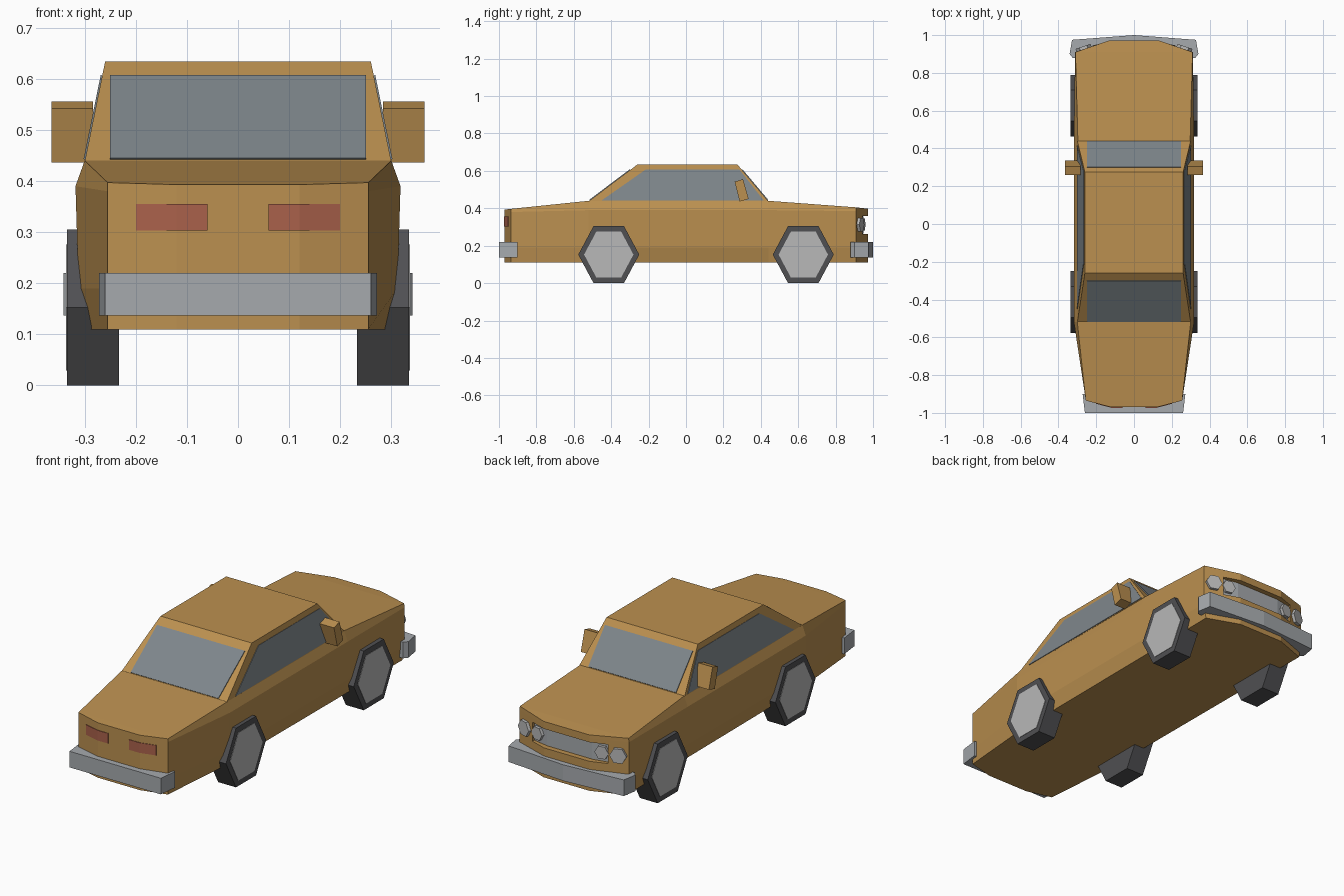
import bpy, bmesh, math
from mathutils import Vector

if "Cube" in bpy.data.objects:
    bpy.data.objects.remove(bpy.data.objects["Cube"])


def material(name, rgb):
    m = bpy.data.materials.new(name)
    m.diffuse_color = (*rgb, 1)
    m.use_nodes = True
    m.node_tree.nodes["Principled BSDF"].inputs["Base Color"].default_value = m.diffuse_color
    return m


PAINT = material("ochre_paint", (0.50, 0.28, 0.08))
GLASS = material("tinted_glass", (0.21, 0.24, 0.26))
RUBBER = material("rubber", (0.08, 0.08, 0.085))
CHROME = material("chrome", (0.38, 0.40, 0.42))
RIM = material("rim", (0.48, 0.48, 0.48))
RED = material("tail_red", (0.40, 0.12, 0.07))


def make(name, verts, faces, mat, mirror=False):
    bm = bmesh.new()
    vs = [bm.verts.new(v) for v in verts]
    for f in faces:
        bm.faces.new([vs[i] for i in f])
    bmesh.ops.recalc_face_normals(bm, faces=bm.faces)
    me = bpy.data.meshes.new(name)
    bm.to_mesh(me)
    bm.free()
    ob = bpy.data.objects.new(name, me)
    bpy.context.collection.objects.link(ob)
    if mat:
        me.materials.append(mat)
    if mirror:
        ob.modifiers.new("Mirror", "MIRROR").use_axis[0] = True
    return ob


def skin(rings):
    """Faces joining equal rings of points, with closed ends."""
    n = len(rings[0])
    faces = [tuple(range(n)), tuple(range((len(rings) - 1) * n, len(rings) * n))]
    for r in range(len(rings) - 1):
        for i in range(n):
            j = (i + 1) % n
            faces.append((r * n + i, r * n + j, r * n + n + j, r * n + n + i))
    return [p for ring in rings for p in ring], faces


def prism(name, poly, vec, mat, mirror=False):
    a = [Vector(p) for p in poly]
    return make(name, *skin([a, [p + Vector(vec) for p in a]]), mat, mirror)


def plan(name, outline, z0, z1, mat, mirror=False):
    return prism(name, [(x, y, z0) for x, y in outline], (0, 0, z1 - z0), mat, mirror)


# Lower body: cross-sections along y (y, x sill, x waist, x shoulder, x top, z shoulder, z top)
sections = [
    (-0.97, 0.12, 0.12, 0.12, 0.12, 0.375, 0.393),
    (-0.935, 0.255, 0.255, 0.255, 0.255, 0.38, 0.397),
    (-0.52, 0.29, 0.312, 0.318, 0.30, 0.39, 0.44),
    (0.44, 0.295, 0.312, 0.318, 0.297, 0.39, 0.44),
    (0.91, 0.30, 0.311, 0.312, 0.31, 0.385, 0.405),
    (0.972, 0.13, 0.13, 0.13, 0.13, 0.38, 0.398),
]
rings = []
for y, xb, xm, xs, xt, zs, zt in sections:
    half = [(xb, y, 0.11), (xm, y, 0.19), (xs, y, zs), (xt, y, zt)]
    rings.append(half + [(-x, yy, z) for x, yy, z in reversed(half)])
body = make("body", *skin(rings), PAINT)

# Grille recess cut in the nose, and the grille on its floor
floor = [(-0.215, 0.928), (-0.13, 0.945), (0.13, 0.945), (0.215, 0.928)]
cutter = plan("grille_cutter", floor + [(0.215, 1.1), (-0.215, 1.1)], 0.262, 0.36, None)
cutter.hide_render = True
cutter.display_type = 'WIRE'
cut = body.modifiers.new("Recess", "BOOLEAN")
cut.operation, cut.object, cut.solver = 'DIFFERENCE', cutter, 'EXACT'
plan("grille", [(x * 0.98, y + 0.004) for x, y in floor]
     + [(x * 0.98, y - 0.01) for x, y in reversed(floor)], 0.266, 0.356, CHROME)

# Cabin
def ring(x, y0, y1, z):
    return [(x, y0, z), (x, y1, z), (-x, y1, z), (-x, y0, z)]

make("cabin", *skin([ring(0.30, -0.52, 0.44, 0.438), ring(0.26, -0.26, 0.275, 0.634)]), PAINT)

# Windows: thin panels on the sloping cabin faces (t = height fraction)
def on_end(t, y0, y1):
    return y0 + (y1 - y0) * t, 0.438 + 0.196 * t

for name, y0, y1, out in (("rear_window", -0.52, -0.26, -1), ("windshield", 0.44, 0.275, 1)):
    (ya, za), (yb, zb) = on_end(0.02, y0, y1), on_end(0.85, y0, y1)
    prism(name, [(-0.25, ya, za), (0.25, ya, za), (0.25, yb, zb), (-0.25, yb, zb)],
          (0, out * 0.003, 0.003), GLASS)
side = [(-0.45, 0.02), (0.415, 0.02), (0.285, 0.86), (-0.215, 0.86)]
prism("side_window", [(0.30 - 0.04 * t, y, 0.438 + 0.196 * t) for y, t in side],
      (0.003, 0, 0.001), GLASS, True)

# Bumpers
plan("front_bumper", [(-0.325, 0.88), (-0.341, 0.9), (-0.328, 0.975), (0, 1.0),
                      (0.328, 0.975), (0.341, 0.9), (0.325, 0.88)], 0.137, 0.22, CHROME)
plan("rear_bumper", [(-0.272, -0.9), (-0.26, -1.0), (0.26, -1.0), (0.272, -0.9)],
     0.137, 0.22, CHROME)

# Tail lights wrapped around the bend of the rear face
plan("tail_light", [(0.06, -0.973), (0.12, -0.973), (0.2, -0.952),
                    (0.2, -0.94), (0.12, -0.96), (0.06, -0.96)], 0.303, 0.355, RED, True)

# Hexagonal headlamps: outer on the corner faces, inner in the grille
def headlamp(name, x, y, r, tilt):
    t = Vector((math.cos(tilt), -math.sin(tilt), 0))
    n = Vector((math.sin(tilt), math.cos(tilt), 0))
    c = Vector((x, y, 0.313)) - n * 0.005
    pts = [c + t * r * math.cos(k * math.pi / 3) + Vector((0, 0, r * math.sin(k * math.pi / 3)))
           for k in range(6)]
    prism(name, pts, n * 0.02, RIM, True)

headlamp("outer_headlamp", 0.265, 0.926, 0.042, 0.33)
headlamp("inner_headlamp", 0.182, 0.938, 0.036, 0.2)

# Hexagonal wheels with hubs
def hexagon(x, y, k):
    return [(x, y + 0.163 * k * math.cos(a * math.pi / 3),
             0.1525 + 0.176 * k * math.sin(a * math.pi / 3)) for a in range(6)]

for name, y in (("front", 0.627), ("rear", -0.413)):
    prism(name + "_tyre", hexagon(0.233, y, 1), (0.102, 0, 0), RUBBER, True)
    prism(name + "_hub", hexagon(0.32, y, 0.81), (0.017, 0, 0), RIM, True)

# Door mirrors
prism("door_mirror", [(0.284, y, z) for y, z in
                      ((0.26, 0.542), (0.305, 0.556), (0.335, 0.45), (0.287, 0.436))],
      (0.081, 0, 0), PAINT, True)
